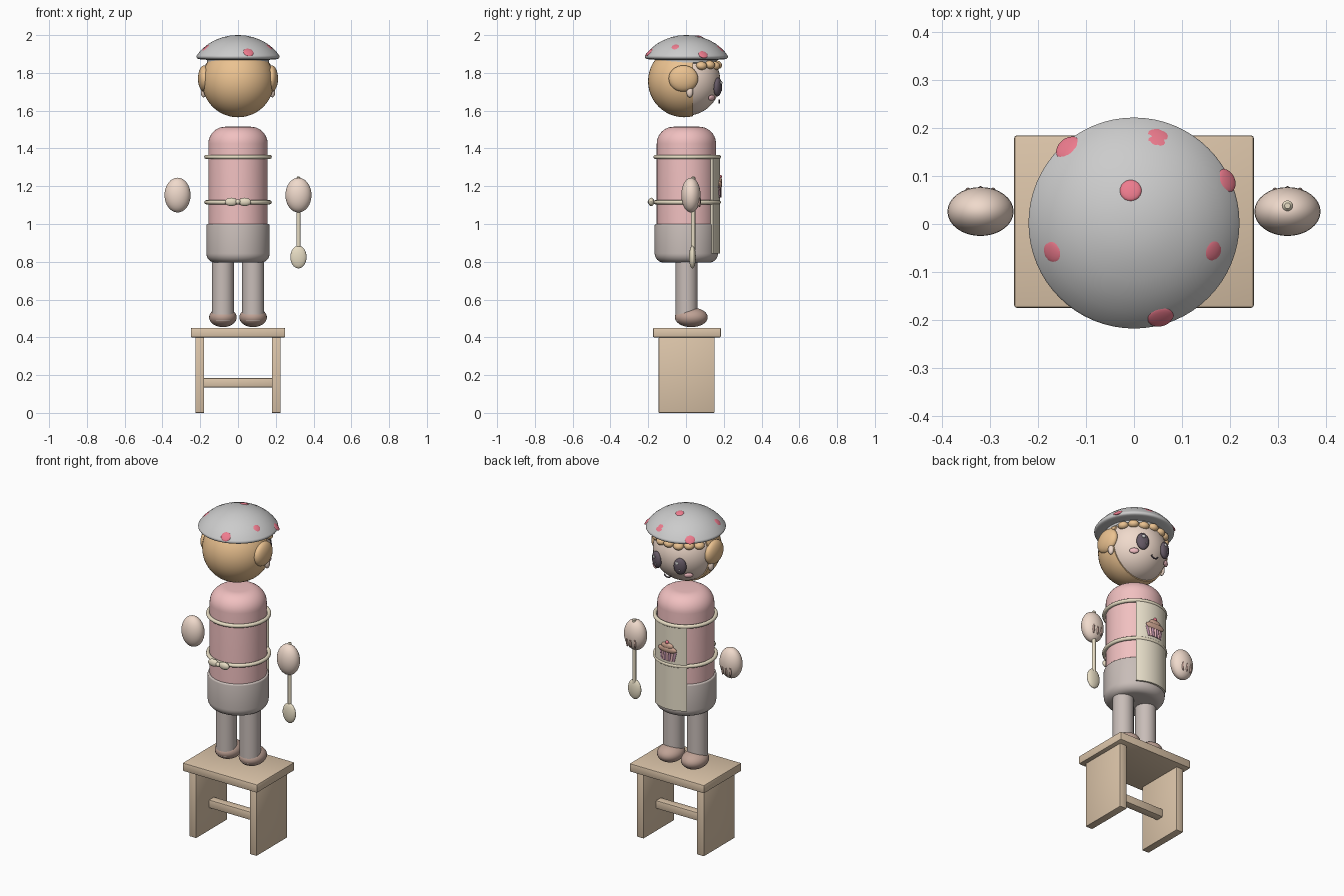
import bpy, bmesh, math
from mathutils import Vector, Matrix

if "Cube" in bpy.data.objects:
    bpy.data.objects.remove(bpy.data.objects["Cube"])

def mat(name, *c):
    m = bpy.data.materials.new(name)
    m.diffuse_color = (*c, 1)
    m.use_nodes = True
    m.node_tree.nodes["Principled BSDF"].inputs["Base Color"].default_value = m.diffuse_color
    return m

WOOD = mat("wood", 0.72, 0.56, 0.40)
ROPE = mat("rope", 0.80, 0.72, 0.55)
SKIN = mat("skin", 0.87, 0.70, 0.60)
FINGER = mat("finger", 0.62, 0.42, 0.36)
HAIR = mat("hair", 0.83, 0.54, 0.28)
SHIRT = mat("shirt", 0.88, 0.53, 0.53)
PANTS = mat("trousers", 0.58, 0.51, 0.48)
SHOE = mat("shoe", 0.52, 0.36, 0.30)
APRON = mat("apron", 0.82, 0.75, 0.60)
RED = mat("red", 0.85, 0.20, 0.27)
DARK = mat("dark", 0.13, 0.10, 0.13)
WHITE = mat("white", 0.95, 0.95, 0.95)
PINK = mat("pink", 0.90, 0.52, 0.55)
PLUM = mat("plum", 0.50, 0.27, 0.38)
CREAM = mat("frosting", 0.66, 0.40, 0.30)

def finish(name, bm, m=None):
    bmesh.ops.recalc_face_normals(bm, faces=bm.faces)
    me = bpy.data.meshes.new(name)
    bm.to_mesh(me)
    bm.free()
    ob = bpy.data.objects.new(name, me)
    bpy.context.collection.objects.link(ob)
    if m:
        me.materials.append(m)
    return ob

def ball(name, loc, size, m=None, normal=None, seg=32):
    """Ellipsoid; with a normal, its local z axis is aimed along it."""
    bm = bmesh.new()
    bmesh.ops.create_uvsphere(bm, u_segments=seg, v_segments=seg // 2, radius=1)
    rot = Matrix()
    if normal:
        rot = Vector(normal).to_track_quat('Z', 'Y').to_matrix().to_4x4()
    bm.transform(Matrix.Translation(loc) @ rot @ Matrix.Diagonal((*size, 1)))
    return finish(name, bm, m)

def box(name, loc, size, m, bevel=0.006):
    bm = bmesh.new()
    bmesh.ops.create_cube(bm, size=1)
    bm.transform(Matrix.Translation(loc) @ Matrix.Diagonal((*size, 1)))
    bmesh.ops.bevel(bm, geom=bm.edges[:], offset=bevel, segments=2, profile=0.5, affect='EDGES')
    return finish(name, bm, m)

def lathe(name, prof, loc=(0, 0), m=None, start=0, sweep=2 * math.pi, steps=64):
    """Spin (radius, z) points about the vertical axis."""
    bm = bmesh.new()
    vs = [bm.verts.new((r * math.cos(start), r * math.sin(start), z)) for r, z in prof]
    es = [bm.edges.new(p) for p in zip(vs, vs[1:])]
    full = sweep > 6.28
    if not full:
        es.append(bm.edges.new((vs[-1], vs[0])))
    bmesh.ops.spin(bm, geom=vs + es, cent=(0, 0, 0), axis=(0, 0, 1), angle=sweep, steps=steps)
    bmesh.ops.remove_doubles(bm, verts=bm.verts, dist=1e-5)
    if not full:
        bmesh.ops.holes_fill(bm, edges=bm.edges, sides=0)
    bm.transform(Matrix.Translation((*loc, 0)))
    return finish(name, bm, m)

def arc(r, z, rad, a0, a1, n=8):
    return [(r + rad * math.cos(math.radians(a0 + (a1 - a0) * i / n)),
             z + rad * math.sin(math.radians(a0 + (a1 - a0) * i / n))) for i in range(n + 1)]

def tube(name, pts, rad, m):
    cu = bpy.data.curves.new(name, 'CURVE')
    cu.dimensions = '3D'
    cu.bevel_depth, cu.bevel_resolution, cu.use_fill_caps = rad, 3, True
    sp = cu.splines.new('POLY')
    sp.points.add(len(pts) - 1)
    for p, q in zip(sp.points, pts):
        p.co = (*q, 1)
    ob = bpy.data.objects.new(name, cu)
    bpy.context.collection.objects.link(ob)
    cu.materials.append(m)
    return ob

# stool
box("stool_seat", (0, 0.005, 0.425), (0.5, 0.36, 0.05), WOOD)
box("stool_stretcher", (0, 0.005, 0.16), (0.37, 0.05, 0.05), WOOD)
for s, side in ((1, "right"), (-1, "left")):
    box(f"stool_panel_{side}", (s * 0.202, 0.003, 0.2), (0.046, 0.295, 0.4), WOOD, 0.003)

    # legs, shoes, hands and fingers
    lathe(f"leg_{side}", [(0, 0.49), (0.058, 0.49), (0.058, 0.83), (0, 0.83)], (s * 0.08, 0.003), PANTS)
    ball(f"shoe_{side}", (s * 0.08, 0.028, 0.506), (0.073, 0.087, 0.052), SHOE)
    ball(f"hand_{side}", (s * 0.32, 0.026, 1.153), (0.069, 0.051, 0.092), SKIN)
    for i in (-1, 0, 1):
        ball(f"finger_{side}_{i + 2}", (s * 0.32 + i * 0.026, 0.072 - 0.003 * abs(i), 1.12),
             (0.006, 0.007, 0.032), FINGER, seg=12)

    # hair buns, ears, eyes and cheeks
    ball(f"hair_bun_{side}", (s * 0.178, -0.014, 1.77), (0.034, 0.078, 0.07), HAIR)
    ball(f"ear_{side}", (s * 0.182, 0.02, 1.70), (0.015, 0.018, 0.03), SKIN, seg=20)
    n = Vector((s * 0.35, 1, -0.05))
    ball(f"eye_{side}", (s * 0.078, 0.168, 1.725), (0.036, 0.05, 0.02), DARK, n)
    ball(f"eye_glint_{side}", (s * 0.078 + 0.008, 0.186, 1.747), (0.01, 0.011, 0.006), WHITE, n, 12)
    ball(f"eye_small_glint_{side}", (s * 0.078 - 0.008, 0.187, 1.708), (0.005, 0.005, 0.004), WHITE, n, 12)
    ball(f"cheek_{side}", (s * 0.113, 0.136, 1.668), (0.026, 0.016, 0.01), PINK, (s * 0.6, 0.75, -0.3), 20)

# body
lathe("trousers", [(0, 0.795)] + arc(0.118, 0.845, 0.05, -90, 0)
      + arc(0.16, 0.992, 0.008, 0, 90, 3) + [(0, 1.0)], (0, 0.002), PANTS)
lathe("shirt", [(0, 0.95), (0.157, 0.95)] + arc(0.067, 1.425, 0.09, 0, 90, 10) + [(0, 1.515)], (0, 0.002), SHIRT)

# apron with ties
lathe("apron", [(0.16, 0.845), (0.178, 0.845), (0.178, 1.36), (0.16, 1.36)], (0, 0.002), APRON,
      math.radians(53), math.radians(74), 24)
for name, z in (("upper", 1.355), ("lower", 1.115)):
    lathe(f"apron_tie_{name}", arc(0.168, z, 0.011, 0, 360, 12), (0, 0.006), ROPE)
for s in (-1, 1):
    ball(f"bow_loop_{s + 2}", (s * 0.036, -0.184, 1.117), (0.034, 0.016, 0.022), ROPE, seg=20)
ball("bow_knot", (0, -0.188, 1.117), (0.014, 0.015, 0.014), ROPE, seg=16)

# cupcake badge on the apron
for i in range(-3, 4):
    tube(f"cupcake_pleat_{i + 4}", [(i * 0.0125, 0.179 - 0.0008 * i * i, 1.14),
         (i * 0.017, 0.18 - 0.0014 * i * i, 1.20)], 0.008, PLUM if i % 2 else PINK)
ball("cupcake_frosting", (0, 0.178, 1.208), (0.062, 0.013, 0.022), CREAM, seg=24)
ball("cupcake_swirl", (0, 0.178, 1.228), (0.04, 0.013, 0.02), CREAM, seg=24)
ball("cupcake_cherry", (0, 0.18, 1.25), (0.011, 0.01, 0.011), RED, seg=16)

# spoon
lathe("spoon_handle", [(0, 0.86), (0.011, 0.86), (0.011, 1.245), (0.006, 1.251), (0, 1.251)],
      (0.32, 0.038), ROPE, steps=20)
ball("spoon_bowl", (0.32, 0.034, 0.825), (0.043, 0.018, 0.06), ROPE)

# head, hair and mouth
ball("head", (0, 0, 1.755), (0.182, 0.182, 0.182), SKIN, seg=48)
bm = bmesh.new()
bmesh.ops.create_uvsphere(bm, u_segments=48, v_segments=24, radius=0.191)
bm.transform(Matrix.Translation((0, -0.01, 1.756)))
bmesh.ops.bisect_plane(bm, geom=bm.verts[:] + bm.edges[:] + bm.faces[:],
                       plane_co=(0, 0.037, 0), plane_no=(0, 1, 0), clear_outer=True)
bmesh.ops.holes_fill(bm, edges=bm.edges, sides=0)
finish("hair_back", bm, HAIR)
for i in range(7):
    a = math.radians(30 + 20 * i)
    ball(f"hair_curl_{i + 1}", (0.17 * math.cos(a), 0.165 * math.sin(a), 1.838 + 0.005 * (i % 2)),
         (0.03, 0.026, 0.022), HAIR, (0.3 * math.cos(a), 0.3 * math.sin(a), 1), 20)
tube("mouth", [(0.022 * math.cos(math.radians(a)), 0.176, 1.66 + 0.018 * math.sin(math.radians(a)))
               for a in range(190, 351, 20)], 0.004, DARK)

# domed hat with spots
lathe("hat_dome", [(0, 1.866), (0.15, 1.868), (0.2, 1.872)] + arc(0.208, 1.886, 0.012, -80, 45, 6)
      + [(0.205, 1.91), (0.185, 1.931), (0.155, 1.955), (0.12, 1.974), (0.08, 1.989), (0.04, 1.998), (0, 2.0)],
      (0, 0.002))
lathe("hat_band", [(0, 1.85), (0.155, 1.85), (0.163, 1.856), (0.163, 1.872), (0, 1.872)])
spots = [(-0.007, 0.07, 0.023), (0.047, 0.175, 0.035), (0.192, 0.09, 0.026), (0.163, -0.055, 0.025),
         (-0.168, -0.057, 0.026), (0.055, -0.193, 0.028), (-0.137, 0.158, 0.029)]
for i, (x, y, r) in enumerate(spots):
    d = math.hypot(x, y)
    z = 1.999 - 0.105 * (d / 0.215) ** 2.2
    slope = 0.105 * 2.2 / 0.215 * (d / 0.215) ** 1.2
    ball(f"hat_spot_{i + 1}", (x, y, z), (r, r, 0.007), RED, (x / d * slope, y / d * slope, 1), 20)

# smooth shading with sharp edges kept
for ob in bpy.context.scene.objects:
    ob.select_set(ob.type == 'MESH')
bpy.context.view_layer.objects.active = bpy.data.objects["head"]
bpy.ops.object.shade_smooth_by_angle(angle=math.radians(35))
